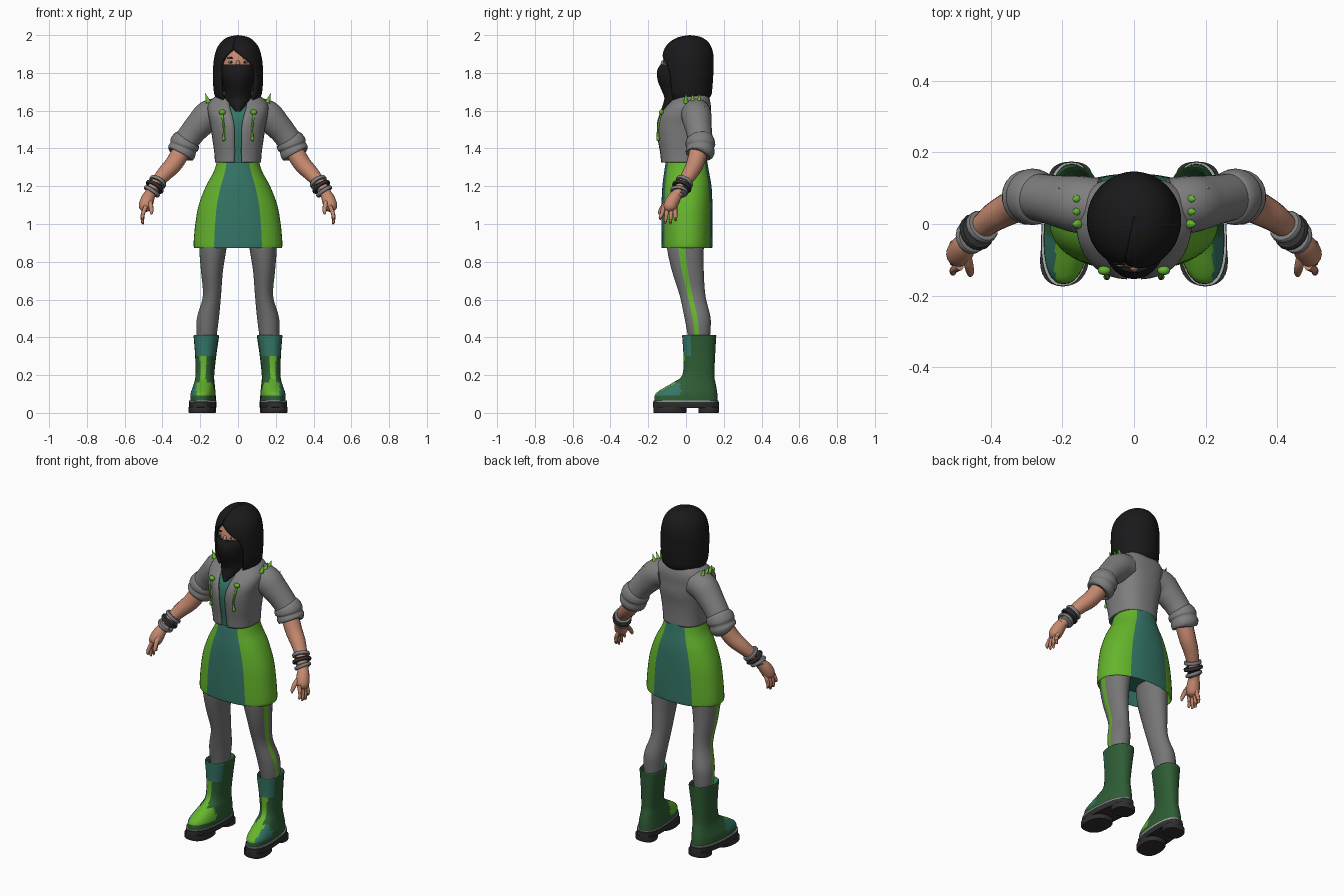
import bpy, bmesh
from math import sin, cos, radians, tau, copysign
from mathutils import Vector, Matrix

cube = bpy.data.objects.get("Cube")
if cube:
    bpy.data.objects.remove(cube, do_unlink=True)


def material(name, r, g, b):
    m = bpy.data.materials.new(name)
    m.use_nodes = True
    m.diffuse_color = (r, g, b, 1)
    bsdf = next(n for n in m.node_tree.nodes if n.type == 'BSDF_PRINCIPLED')
    bsdf.inputs["Base Color"].default_value = (r, g, b, 1)
    bsdf.inputs["Roughness"].default_value = 0.8
    return m


BLACK = material("hair black", .01, .01, .011)
GREY = material("jacket grey", .21, .21, .21)
TIGHTS = material("tights grey", .18, .18, .18)
TEAL = material("teal", .035, .18, .135)
LIME = material("bright green", .13, .46, .025)
GREEN = material("boot green", .028, .11, .036)
SKIN = material("skin", .56, .25, .16)
PALE = material("pale grey", .42, .42, .42)
COAL = material("charcoal", .03, .03, .03)
parts = []


def finish(name, bm, mats, mirror, thick=0):
    me = bpy.data.meshes.new(name)
    bm.to_mesh(me)
    bm.free()
    for m in mats:
        me.materials.append(m)
    ob = bpy.data.objects.new(name, me)
    bpy.context.collection.objects.link(ob)
    if thick:
        s = ob.modifiers.new("thickness", 'SOLIDIFY')
        s.thickness, s.offset = thick, -1
    if mirror:
        ob.modifiers.new("mirror", 'MIRROR')
    parts.append(ob)
    return ob


def spline(rows, k):
    """Smoothly interpolate tuples, k steps per span."""
    out = []
    for i in range(len(rows) - 1):
        a, b, c, d = rows[max(i - 1, 0)], rows[i], rows[i + 1], rows[min(i + 2, len(rows) - 1)]
        for s in range(k):
            t = s / k
            out.append(tuple(q + .5 * t * (r - p + t * (2 * p - 5 * q + 4 * r - u + t * (3 * (q - r) + u - p)))
                             for p, q, r, u in zip(a, b, c, d)))
    return out + [tuple(rows[-1])]


def skin_rings(name, rings, mats, closed=True, rule=None, mirror=False, thick=0):
    bm = bmesh.new()
    vs = [[bm.verts.new(p) for p in ring] for ring in rings]
    n = len(rings[0])
    for lo, hi in zip(vs, vs[1:]):
        for j in range(n if closed else n - 1):
            f = bm.faces.new((lo[j], lo[(j + 1) % n], hi[(j + 1) % n], hi[j]))
            if rule:
                f.material_index = rule(f.calc_center_median(), j)
    if closed:
        bm.faces.new(vs[0][::-1])
        bm.faces.new(vs[-1])
    return finish(name, bm, mats, mirror, thick)


def power(v, p):
    return copysign(abs(v) ** p, v)


def loft(name, rows, mats, seg=32, p=1.0, k=4, shear=0, **kw):
    """Rows are z, cx, cy, rx, ry and, for an open shell, the start and end angle from the front."""
    is_open = len(rows[0]) > 5
    rings = []
    for r in spline(rows, k):
        z, cx, cy, rx, ry = r[:5]
        a0, a1 = (radians(r[5]), radians(r[6])) if is_open else (0, tau)
        ring = []
        for j in range(seg + is_open):
            a = a0 + (a1 - a0) * j / seg
            y = cy - ry * power(cos(a), p)
            ring.append((cx + rx * power(sin(a), p) - shear * y, y, z))
        rings.append(ring)
    return skin_rings(name, rings, mats, not is_open, **kw)


def tube(name, rows, mat, seg=16, k=4, mirror=True):
    """Rows are x, y, z, radius along a path."""
    rows = spline(rows, k)
    pts = [Vector(r[:3]) for r in rows]
    rings = []
    for i, r in enumerate(rows):
        q = (pts[min(i + 1, len(pts) - 1)] - pts[max(i - 1, 0)]).to_track_quat('Z', 'Y')
        rings.append([pts[i] + q @ Vector((cos(tau * j / seg), sin(tau * j / seg), 0)) * r[3] for j in range(seg)])
    return skin_rings(name, rings, [mat], mirror=mirror)


def ball(name, loc, size, mat, mirror=True):
    bm = bmesh.new()
    bmesh.ops.create_uvsphere(bm, u_segments=24, v_segments=16, radius=1,
                              matrix=Matrix.LocRotScale(Vector(loc), None, Vector(size)))
    return finish(name, bm, [mat], mirror)


def spike(name, loc, direction, r, h):
    bm = bmesh.new()
    q = Vector(direction).to_track_quat('Z', 'Y')
    bmesh.ops.create_cone(bm, cap_ends=True, segments=8, radius1=r, radius2=0, depth=h,
                          matrix=Matrix.LocRotScale(Vector(loc), q, None))
    return finish(name, bm, [LIME], True)


# Head, face and mask
ball("head", (0, -.03, 1.83), (.09, .095, .14), SKIN, False)
ball("nose_bridge", (0, -.122, 1.845), (.011, .012, .022), SKIN, False)
ball("eyes", (.036, -.113, 1.857), (.016, .006, .007), PALE)
ball("pupils", (.036, -.117, 1.857), (.006, .005, .006), COAL)
ball("eyebrows", (.038, -.109, 1.879), (.022, .006, .004), BLACK)
tube("neck", [(0, .02, 1.6, .055), (0, .01, 1.78, .05)], SKIN, mirror=False)
loft("face_mask", [(1.595, 0, -.105, .015, .03), (1.64, 0, -.04, .06, .08), (1.67, 0, -.03, .072, .085),
                   (1.71, 0, -.03, .07, .1), (1.76, 0, -.035, .085, .115), (1.81, 0, -.035, .092, .118),
                   (1.845, 0, -.035, .09, .1)], [BLACK])

# Bob haircut with a side-swept fringe
loft("hair", [(1.655, 0, .01, .11, .105, 44, 316), (1.685, 0, .012, .125, .123, 45, 315),
              (1.73, 0, .01, .131, .13, 46, 314), (1.78, 0, .01, .132, .134, 46, 314),
              (1.84, 0, .01, .131, .136, 36, 315), (1.885, 0, .01, .125, .136, 12, 325),
              (1.93, 0, .012, .112, .125, -13, 346), (1.965, 0, .016, .088, .1, -13, 347),
              (1.99, 0, .02, .052, .058, -13, 347), (2.0, 0, .02, .001, .001, -13, 347)],
     [BLACK], seg=48, thick=.018)

# Cropped open jacket over a shirt
torso = [(1.325, 0, -.01, .122, .122, 6), (1.38, 0, -.012, .126, .126, 5), (1.45, 0, -.015, .136, .135, 5),
         (1.52, 0, -.012, .146, .143, 5), (1.58, 0, -.005, .158, .136, 8), (1.63, 0, .015, .16, .116, 12),
         (1.67, 0, .03, .128, .092, 16), (1.7, 0, .035, .08, .07, 22)]
loft("jacket_body", [r + (360 - r[5],) for r in torso], [GREY], seg=40, p=.8, thick=.008)
loft("shirt", [(z, x, y, rx * .93, ry * .93) for z, x, y, rx, ry, a in torso], [TEAL], p=.8)
tube("sleeves", [(.1, .05, 1.59, .078), (.155, .055, 1.575, .08), (.2, .062, 1.53, .074),
                 (.24, .07, 1.485, .068), (.28, .077, 1.43, .066)], GREY, seg=24)
tube("sleeve_cuffs", [(.266, .075, 1.455, .062), (.272, .076, 1.445, .074), (.284, .076, 1.42, .079),
                      (.29, .076, 1.405, .073), (.298, .075, 1.385, .077), (.306, .074, 1.37, .072),
                      (.308, .073, 1.366, .055)], GREY, seg=24)

# Jacket cords and shoulder spikes
tube("cords", [(.085, -.128, 1.6, .006), (.079, -.142, 1.54, .006), (.074, -.149, 1.5, .006),
               (.076, -.148, 1.45, .007)], LIME, seg=8)
ball("cord_knots", (.083, -.13, 1.592), (.018, .013, .014), LIME)
ball("cord_tips", (.076, -.148, 1.452), (.009, .009, .014), LIME)
for i in range(3):
    spike("shoulder_spike", (.165, .0 + .035 * i, 1.668), (.35, 0, 1), .014, .055)
    spike("sleeve_stud", (.205, .03 + .035 * i, 1.615), (.8, .2, 1), .008, .03)

# Arms and hands
tube("forearms", [(.27, .08, 1.44, .05), (.335, .05, 1.325, .047), (.39, .02, 1.265, .041),
                  (.44, -.02, 1.205, .031), (.47, -.05, 1.15, .03)], SKIN)
tube("palms", [(.46, -.04, 1.165, .026), (.475, -.06, 1.14, .034), (.487, -.08, 1.105, .037),
               (.494, -.088, 1.08, .031), (.497, -.09, 1.065, .012)], SKIN)
for i, tip in enumerate((1.022, 1.003, 1.0, 1.015)):
    y = -.118 + .02 * i
    yt = -.136 + .027 * i
    tube("finger", [(.487, y, 1.095, .012), (.503, (y + yt) / 2, 1.055, .011),
                    (.506, yt, tip + .012, .009), (.5, yt, tip, .003)], SKIN, seg=8, k=3)
tube("thumbs", [(.472, -.075, 1.13, .014), (.462, -.115, 1.1, .013), (.458, -.138, 1.065, .01),
                (.46, -.142, 1.05, .003)], SKIN, seg=8, k=3)

# Wrist bands
for label, t, mat, r in (("upper", 0, GREY, .046), ("middle", .5, COAL, .05), ("lower", 1, GREY, .045)):
    c = Vector((.425, -.008, 1.222)).lerp(Vector((.456, -.036, 1.172)), t)
    d = Vector((.5, -.45 + .3 * t, -.75)).normalized() * .009
    tube(label + "_wrist_band", [(*(c + d * s), r * f) for s, f in ((-1.1, .7), (-1, 1), (0, 1.07), (1, 1), (1.1, .7))],
         mat, k=2)


# Panelled skirt: centre panels front and back, bright sides
def skirt_paint(c, j):
    return 0 if abs(((j + .5) * 7.5 + 90) % 180 - 90) < 30 else 1


loft("skirt", [(.95, 0, .005, .2, .11), (.885, 0, .005, .222, .125), (.873, 0, .005, .231, .133),
               (.9, 0, .005, .235, .135), (1.0, 0, .005, .226, .136), (1.1, 0, .005, .208, .135),
               (1.2, 0, .005, .17, .13), (1.28, 0, .003, .127, .118), (1.36, 0, .003, .105, .105)],
     [TEAL, LIME], seg=48, p=.9, rule=skirt_paint)

# Legs with a bright outer stripe
loft("legs", [(.38, .167, .07, .05, .055), (.44, .165, .067, .056, .063), (.51, .158, .06, .058, .069),
              (.62, .138, .035, .048, .068), (.75, .138, .01, .058, .084), (.87, .133, -.003, .072, .097),
              (.96, .125, 0, .075, .1)], [TIGHTS, LIME], mirror=True,
     rule=lambda c, j: int(j in (6, 7)))


# Boots with painted front panels and toe caps
def boot_paint(c, j):
    d = c.x - .185
    if c.z > .3:
        return 1 if c.y < .03 else 0
    if c.y < -.03 and .09 < c.z < .16:
        return 1 if d > .035 else 2
    if c.y < .03 and c.z > .14 and abs(d) < .016:
        return 2
    return 0


loft("boots", [(.065, .185, 0, .066, .168), (.1, .185, .002, .065, .164), (.13, .183, .02, .059, .142),
               (.16, .181, .043, .053, .113), (.2, .18, .065, .049, .085), (.3, .176, .07, .055, .084),
               (.39, .173, .07, .065, .089), (.41, .173, .07, .066, .09), (.408, .173, .07, .06, .083),
               (.37, .172, .07, .052, .065)],
     [GREEN, TEAL, LIME], seg=40, p=.85, shear=.07, rule=boot_paint, mirror=True)


def slab(name, z0, z1, cy, rx, ry, mat):
    loft(name, [(z0, .187, cy, rx * .96, ry * .97), (z0 + .004, .187, cy, rx, ry), (z1, .187, cy, rx, ry)],
         [mat], p=.8, k=1, shear=.07, mirror=True)


slab("boot_welts", .056, .066, 0, .07, .173, PALE)
slab("boot_soles", .026, .057, 0, .071, .175, COAL)
slab("sole_treads", 0, .03, -.085, .069, .088, COAL)
slab("boot_heels", 0, .03, .12, .062, .054, COAL)

# Smooth shading with crisp edges
bpy.ops.object.select_all(action='DESELECT')
for ob in parts:
    ob.select_set(True)
bpy.context.view_layer.objects.active = parts[0]
bpy.ops.object.shade_smooth_by_angle(angle=radians(45))
